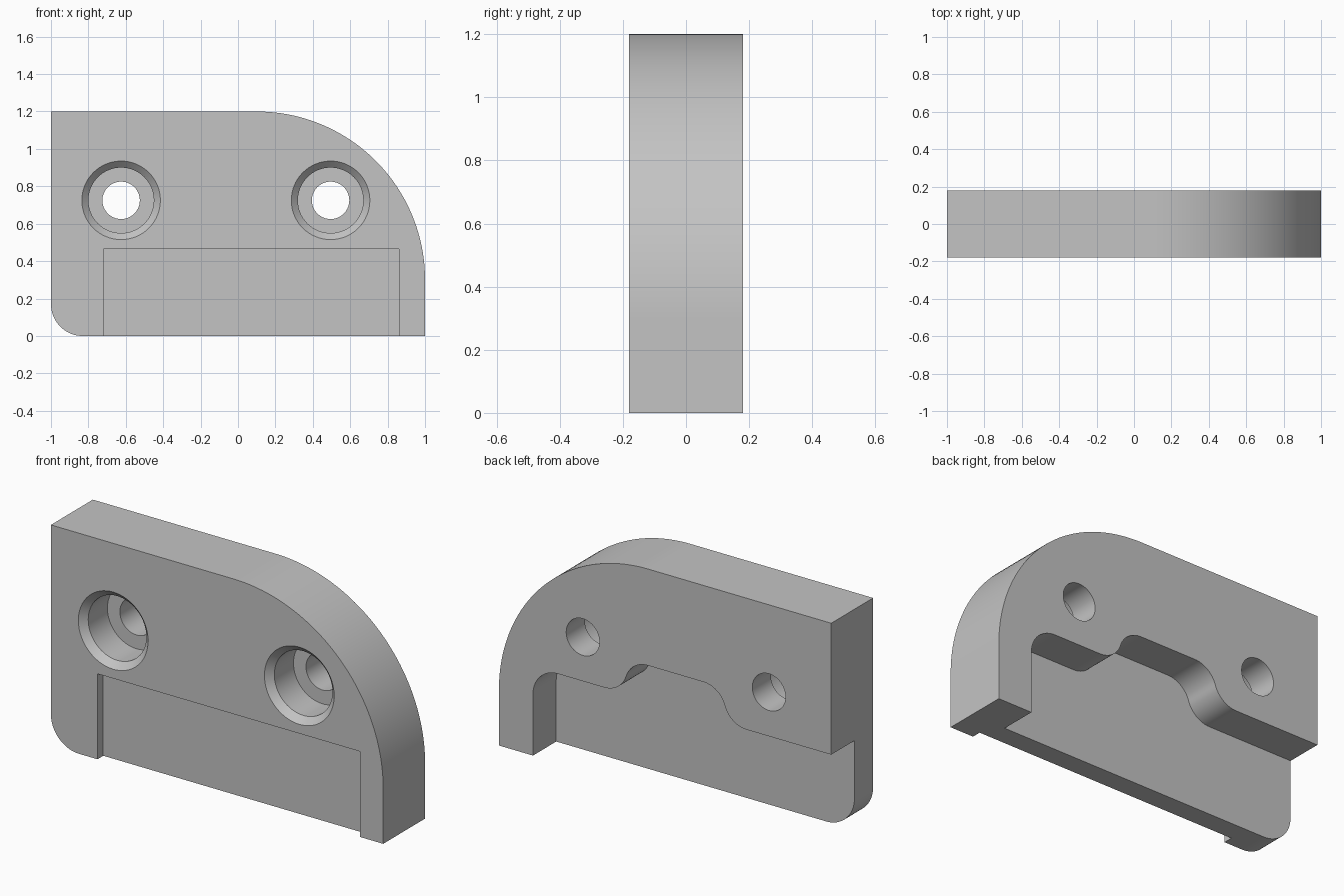
import bpy, bmesh
from math import sin, cos, pi, radians
from mathutils import Vector

if "Cube" in bpy.data.objects:
    bpy.data.objects.remove(bpy.data.objects["Cube"], do_unlink=True)

HALF = 0.18          # half thickness
STEP_Z = 0.485       # ceiling of the back pocket
HIGH_Z = 0.675       # raised part of the ceiling

grey = bpy.data.materials.new("plain grey")
grey.use_nodes = True
colour = (0.55, 0.55, 0.55, 1)
grey.diffuse_color = colour
grey.node_tree.nodes["Principled BSDF"].inputs["Base Color"].default_value = colour


def arc(cx, cz, r, start, end, n=16):
    """Points of an arc in the xz plane, angles in degrees."""
    angles = [radians(start + (end - start) * i / n) for i in range(n + 1)]
    return [(cx + r * cos(a), cz + r * sin(a)) for a in angles]


def finish(bm, name):
    bmesh.ops.recalc_face_normals(bm, faces=bm.faces)
    mesh = bpy.data.meshes.new(name)
    bm.to_mesh(mesh)
    bm.free()
    mesh.materials.append(grey)
    obj = bpy.data.objects.new(name, mesh)
    bpy.context.collection.objects.link(obj)
    return obj


def prism(name, outline, y0, y1):
    """Extrude an xz outline from y0 to y1."""
    bm = bmesh.new()
    face = bm.faces.new([bm.verts.new((x, y0, z)) for x, z in outline])
    new = bmesh.ops.extrude_face_region(bm, geom=[face])["geom"]
    verts = [v for v in new if isinstance(v, bmesh.types.BMVert)]
    bmesh.ops.translate(bm, verts=verts, vec=(0, y1 - y0, 0))
    return finish(bm, name)


def revolve(name, profile, x, z):
    """Spin an (r, y) profile around the y axis through x, z."""
    bm = bmesh.new()
    verts = [bm.verts.new((x + r, y, z)) for r, y in profile]
    edges = [bm.edges.new(pair) for pair in zip(verts, verts[1:])]
    bmesh.ops.spin(bm, geom=verts + edges, cent=(x, 0, z), axis=(0, 1, 0),
                   angle=2 * pi, steps=64)
    bmesh.ops.remove_doubles(bm, verts=bm.verts, dist=1e-5)
    return finish(bm, name)


def ramp(x0, z0, x1, z1, n=12):
    """S-shaped ramp of two equal tangent arcs between level lines."""
    dx, dz = x1 - x0, z1 - z0
    r = (dx * dx + dz * dz) / (4 * abs(dz))
    full = 2 * Vector((abs(dx), abs(dz))).angle(Vector((1, 0)))
    sx, sz = (1 if dx > 0 else -1), (1 if dz > 0 else -1)
    steps = [full * i / n for i in range(n + 1)]
    first = [(x0 + sx * r * sin(a), z0 + sz * r * (1 - cos(a))) for a in steps]
    second = [(x1 - sx * r * sin(a), z1 - sz * r * (1 - cos(a))) for a in reversed(steps)]
    return first + second[1:]


# Plate with one large and one small rounded corner
outline = [(1, 0)] + arc(0.1, 0.3, 0.9, 0, 90, 48) + [(-1, 1.2)]
outline[2:2] = []
outline += arc(-0.83, 0.17, 0.17, 180, 270)
plate = prism("mounting_plate", [(x, min(z, 1.2)) for x, z in outline], -HALF, HALF)

# Shallow rectangular recess in the front
cutters = [prism("front_recess", [(-0.72, -0.1), (0.86, -0.1), (0.86, 0.465), (-0.72, 0.465)],
                 -0.3, -0.13)]

# Stepped pocket in the back, open below and at the right
pocket = [(-1.1, -0.1), (0.795, -0.1)]
pocket += arc(0.645, STEP_Z - 0.15, 0.15, 0, 90)
pocket += ramp(0.365, STEP_Z, 0.105, HIGH_Z)
pocket += ramp(-0.23, HIGH_Z, -0.49, STEP_Z)
pocket += [(-1.1, STEP_Z)]
cutters.append(prism("back_pocket", pocket, -0.02, 0.3))

# Chamfered, counterbored screw holes
bore = [(0, -0.22), (0.25, -0.22), (0.175, -0.145), (0.175, 0.02),
        (0.1, 0.02), (0.1, 0.3), (0, 0.3)]
for x in (-0.625, 0.495):
    cutters.append(revolve("screw_hole", bore, x, 0.725))

# Cut, then keep only the finished plate
for cutter in cutters:
    cutter.hide_render = True
    mod = plate.modifiers.new("cut_" + cutter.name, "BOOLEAN")
    mod.operation = "DIFFERENCE"
    mod.solver = "EXACT"
    mod.object = cutter
graph = bpy.context.evaluated_depsgraph_get()
result = bpy.data.meshes.new_from_object(plate.evaluated_get(graph))
plate.modifiers.clear()
plate.data = result
for cutter in cutters:
    bpy.data.objects.remove(cutter, do_unlink=True)

# Smooth arcs with crisp edges
bpy.ops.object.select_all(action="DESELECT")
plate.select_set(True)
bpy.context.view_layer.objects.active = plate
bpy.ops.object.shade_smooth_by_angle(angle=radians(30))
weighted = plate.modifiers.new("even_shading", "WEIGHTED_NORMAL")
weighted.keep_sharp = True
